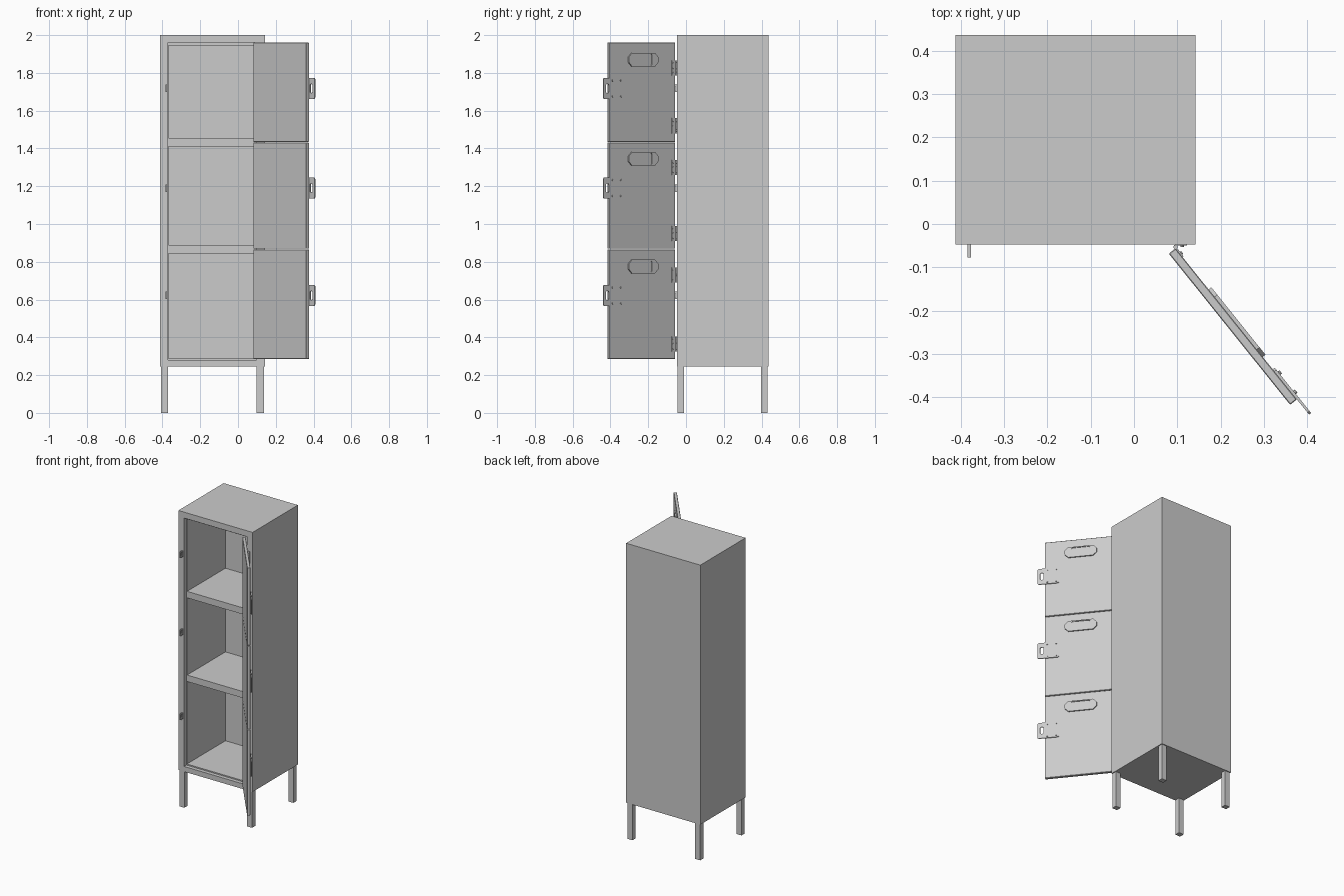
import bpy, bmesh, math
from mathutils import Matrix, Vector

if "Cube" in bpy.data.objects:
    bpy.data.objects.remove(bpy.data.objects["Cube"])


def finish(bm, name, matrix=None, bevel=0):
    bmesh.ops.recalc_face_normals(bm, faces=bm.faces)
    me = bpy.data.meshes.new(name)
    bm.to_mesh(me)
    bm.free()
    ob = bpy.data.objects.new(name, me)
    bpy.context.collection.objects.link(ob)
    if matrix:
        ob.matrix_world = matrix
    if bevel:
        mod = ob.modifiers.new("bevel", 'BEVEL')
        mod.width = bevel
        mod.segments = 1
    return ob


def box(name, x, y, z, matrix=None, bevel=0):
    bm = bmesh.new()
    bmesh.ops.create_cube(bm, size=1)
    for v in bm.verts:
        v.co = [(a + b) / 2 + c * (b - a) for (a, b), c in zip((x, y, z), v.co)]
    return finish(bm, name, matrix, bevel)


def cylinder(name, r, depth, loc, rot, matrix=None, sides=10):
    bm = bmesh.new()
    bmesh.ops.create_cone(bm, cap_ends=True, segments=sides, radius1=r, radius2=r, depth=depth,
                          matrix=Matrix.Translation(loc) @ rot)
    return finish(bm, name, matrix)


def loft(bm, loops, closed=False):
    rings = [[bm.verts.new(p) for p in loop] for loop in loops]
    pairs = list(zip(rings, rings[1:])) + ([(rings[-1], rings[0])] if closed else [])
    for a, b in pairs:
        for i in range(len(a)):
            j = (i + 1) % len(a)
            bm.faces.new((a[i], a[j], b[j], b[i]))
    return rings


def rect(cx, cz, hx, hz, cut=0):
    if not cut:
        return [(cx - hx, cz - hz), (cx + hx, cz - hz), (cx + hx, cz + hz), (cx - hx, cz + hz)]
    c = cut
    pts = [(-hx, -hz + c), (-hx + c, -hz), (hx - c, -hz), (hx, -hz + c),
           (hx, hz - c), (hx - c, hz), (-hx + c, hz), (-hx, hz - c)]
    return [(cx + a, cz + b) for a, b in pts]


def holed_plate(name, outer, inner, v0, v1, matrix=None):
    # flat plate in the local x-z plane with a through hole
    bm = bmesh.new()
    at = lambda pts, v: [(a, v, b) for a, b in pts]
    loft(bm, [at(outer, v0), at(outer, v1), at(inner, v1), at(inner, v0)], True)
    return finish(bm, name, matrix)


# Cabinet shell: outer box with a stepped opening at the front
X0, X1, Y0, Y1, Z0, Z1 = -0.413, 0.142, -0.047, 0.437, 0.245, 2.0


def ring(x0, x1, z0, z1, y):
    return [(x0, y, z0), (x1, y, z0), (x1, y, z1), (x0, y, z1)]


bm = bmesh.new()
rings = loft(bm, [ring(X0, X1, Z0, Z1, Y1), ring(X0, X1, Z0, Z1, Y0),
                  ring(-0.37, 0.099, 0.28, 1.96, Y0), ring(-0.37, 0.099, 0.28, 1.96, -0.022),
                  ring(-0.367, 0.096, 0.288, 1.945, -0.022), ring(-0.367, 0.096, 0.288, 1.945, 0.39)])
bm.faces.new(rings[0])
bm.faces.new(rings[-1])
finish(bm, "cabinet_body")

# Shelves
for i, z in enumerate((0.867, 1.433)):
    box(f"shelf_{i}", (-0.367, 0.096), (-0.02, 0.39), (z - 0.022, z + 0.022))

# Legs
for lx in ((-0.408, -0.37), (0.099, 0.137)):
    for ly in ((-0.045, -0.01), (0.396, 0.431)):
        box("leg", lx, ly, (0, 0.246))

# Doors: local x runs from hinge to free edge, local y points out of the outer face
d = Vector((0.626, -0.78, 0)).normalized()
n = Vector((-d.y, d.x, 0))
M = Matrix(((d.x, n.x, 0, 0.096), (d.y, n.y, 0, -0.056), (0, 0, 1, 0), (0, 0, 0, 1)))
along_y = Matrix.Rotation(math.pi / 2, 4, 'X')
flat = Matrix.Identity(4)

# (bottom, top, handle height, hasp height, hinge heights)
doors = [(0.285, 0.865, 0.775, 0.622, (0.365, 0.73)),
         (0.869, 1.431, 1.345, 1.19, (0.95, 1.30)),
         (1.435, 1.96, 1.87, 1.718, (1.52, 1.825))]
for za, zb, zh, zl, hinges in doors:
    box("door", (0, 0.448), (-0.02, 0), (za, zb), M, 0.002)

    # Recessed pull handle
    holed_plate("handle_frame", rect(0.222, zh, 0.1, 0.036, 0.022),
                rect(0.222, zh, 0.058, 0.03, 0.006), -0.001, 0.008, M)
    box("handle_plate", (0.164, 0.28), (-0.001, 0.003), (zh - 0.03, zh + 0.03), M)

    # Hasp plate with slot and rivets
    holed_plate("hasp", rect(0.426, zl, 0.067, 0.055, 0.006),
                rect(0.466, zl, 0.011, 0.024, 0.006), 0, 0.006, M)
    for u in (0.375, 0.432):
        for s in (-1, 1):
            cylinder("hasp_rivet", 0.005, 0.006, (u, 0.008, zl + s * 0.042), along_y, M)

    # Staple on the cabinet frame
    S = Matrix.Translation((-0.381, 0, 0)) @ Matrix.Rotation(math.pi / 2, 4, 'Z')
    holed_plate("staple", rect(-0.0615, zl, 0.0155, 0.02), rect(-0.062, zl, 0.007, 0.011),
                -0.004, 0.004, S)

    # Hinges: frame leaf, door leaf, barrel and screws
    for h in hinges:
        z = (h - 0.04, h + 0.04)
        box("hinge_frame_leaf", (0.096, 0.122), (-0.05, -0.046), z)
        box("hinge_door_leaf", (0, 0.026), (-0.001, 0.003), z, M)
        cylinder("hinge_barrel", 0.005, 0.08, (0.096, -0.053, h), flat)
        for dz in (-0.025, 0, 0.025):
            cylinder("hinge_frame_screw", 0.004, 0.004, (0.112, -0.051, h + dz), along_y, sides=8)
            cylinder("hinge_door_screw", 0.004, 0.004, (0.017, 0.004, h + dz), along_y, M, sides=8)
